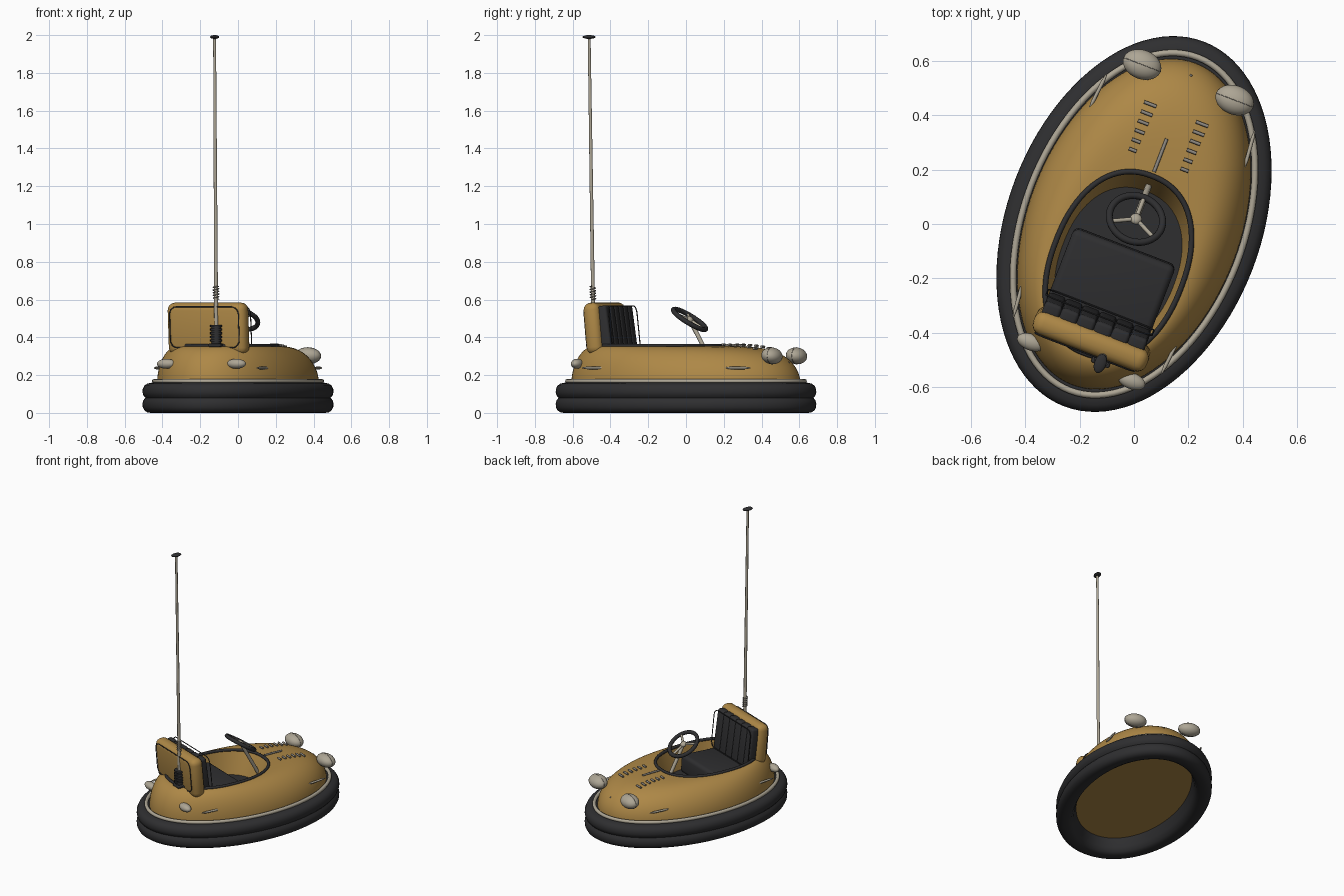
import bpy, bmesh, math
from math import sin, cos, pi, radians
from mathutils import Matrix, Vector
from mathutils.bvhtree import BVHTree

if "Cube" in bpy.data.objects:
    bpy.data.objects.remove(bpy.data.objects["Cube"])

parts = []


def material(name, rgb, rough=0.5):
    m = bpy.data.materials.new(name)
    m.use_nodes = True
    m.diffuse_color = (*rgb, 1)
    node = m.node_tree.nodes["Principled BSDF"]
    node.inputs["Base Color"].default_value = (*rgb, 1)
    node.inputs["Roughness"].default_value = rough
    return m


PAINT = material("ochre paint", (0.42, 0.245, 0.062))
RUBBER = material("black rubber", (0.028, 0.028, 0.03))
SILVER = material("warm silver", (0.42, 0.38, 0.30))
STEEL = material("grey steel", (0.27, 0.25, 0.22))


def finish(ob, name, mat, angle=40):
    ob.name = name
    ob.data.materials.clear()
    ob.data.materials.append(mat)
    bpy.ops.object.select_all(action="DESELECT")
    ob.select_set(True)
    bpy.context.view_layer.objects.active = ob
    bpy.ops.object.shade_smooth_by_angle(angle=radians(angle))
    parts.append(ob)
    return ob


def ellipse(a, b, z, c=0.0, n=2.0, count=96):
    pts = []
    for i in range(count):
        x, y = cos(2 * pi * i / count), sin(2 * pi * i / count)
        k = (abs(x) ** n + abs(y) ** n) ** (-1 / n)
        pts.append(Vector((a * x * k, c + b * y * k, z)))
    return pts


def loft(name, rings, mat, cap=False, angle=40):
    bm = bmesh.new()
    rows = [[bm.verts.new(p) for p in r] for r in rings]
    for lo, hi in zip(rows, rows[1:]):
        for i in range(len(lo)):
            j = (i + 1) % len(lo)
            bm.faces.new((lo[i], lo[j], hi[j], hi[i]))
    if cap:
        bm.faces.new(rows[-1])
    me = bpy.data.meshes.new(name)
    bm.to_mesh(me)
    bm.free()
    ob = bpy.data.objects.new(name, me)
    bpy.context.collection.objects.link(ob)
    return finish(ob, name, mat, angle)


def tube(name, pts, r, mat, cyclic=False, radii=None):
    cu = bpy.data.curves.new(name, "CURVE")
    cu.dimensions = "3D"
    cu.bevel_depth, cu.bevel_resolution, cu.use_fill_caps = r, 2, True
    sp = cu.splines.new("POLY")
    sp.points.add(len(pts) - 1)
    for i, p in enumerate(pts):
        sp.points[i].co = (*p, 1)
        sp.points[i].radius = radii[i] if radii else 1
    sp.use_cyclic_u = cyclic
    ob = bpy.data.objects.new(name, cu)
    bpy.context.collection.objects.link(ob)
    bpy.ops.object.select_all(action="DESELECT")
    ob.select_set(True)
    bpy.context.view_layer.objects.active = ob
    bpy.ops.object.convert(target="MESH")
    return finish(bpy.context.object, name, mat, 50)


def box(name, loc, size, mat, bevel, lean=0.0):
    bpy.ops.mesh.primitive_cube_add(size=1, location=loc, rotation=(lean, 0, 0))
    ob = bpy.context.object
    ob.data.transform(Matrix.Diagonal((*size, 1)))
    mod = ob.modifiers.new("round", "BEVEL")
    mod.width, mod.segments = bevel, 4
    bpy.ops.object.modifier_apply(modifier="round")
    return finish(ob, name, mat)


def ball(name, loc, radii, mat, tilt=0.0):
    bpy.ops.mesh.primitive_uv_sphere_add(segments=28, ring_count=16, location=loc, rotation=(tilt, 0, 0))
    ob = bpy.context.object
    ob.data.transform(Matrix.Diagonal((*radii, 1)))
    return finish(ob, name, mat, 60)


def rounded_loop(w, z0, z1, y, lean, corner=0.04):
    pts, mid, h = [], (z0 + z1) / 2, (z1 - z0) / 2
    for k, (sx, sz) in enumerate(((1, 1), (-1, 1), (-1, -1), (1, -1))):
        for i in range(6):
            t = pi / 2 * (k + i / 5)
            dz = sz * (h - corner) + corner * sin(t)
            pts.append((sx * (w - corner) + corner * cos(t), y - dz * math.tan(lean), mid + dz))
    return pts


# Double rubber bumper and recessed underside
A, B = 0.466, 0.717
profile = [(.13, .1), (.115, .04), (.1, .012), (.08, .002), (.045, 0), (.025, .003), (.009, .014), (.001, .03),
           (0, .05), (.004, .066), (.015, .08), (.004, .093), (0, .108), (.001, .126), (.009, .144), (.025, .155),
           (.05, .16), (.125, .16)]
loft("bumper", [ellipse(A - o, B - o, z) for o, z in profile], RUBBER, angle=60)
loft("underside", [ellipse(A - .1, B - .1, .098), ellipse(A - .13, B - .13, .098)], PAINT, cap=True)
tube("bumper_trim", ellipse(A - .062, B - .062, .168), .012, SILVER, True)

# Domed body that runs up to the cockpit rim and down inside
RIM = dict(c=-.16, n=2.25)
base, rim = ellipse(.39, .633, 0), ellipse(.245, .348, 0, **RIM)
rings = []
for i in range(17):
    s = (i / 16) ** 2
    ring = []
    for p, q in zip(base, rim):
        power = 1.85 + 1.65 * max(0, p.y / .635) ** 2
        v = p.lerp(q, s)
        v.z = .15 + .203 * math.sqrt(1 - (1 - s) ** power)
        ring.append(v)
    rings.append(ring)
rings += [ellipse(.235, .325, .30, **RIM), ellipse(.215, .285, .19, **RIM)]
body = loft("body", rings, PAINT, angle=50)
loft("cockpit_floor", [ellipse(.217, .288, .2, **RIM), ellipse(.2, .26, .2, **RIM)], RUBBER, cap=True)
tube("cockpit_rim", ellipse(.245, .348, .356, **RIM), .010, RUBBER, True)
bm = bmesh.new()
bm.from_mesh(body.data)
surface = BVHTree.FromBMesh(bm)
bm.free()


def on_top(x, y):
    return surface.ray_cast(Vector((x, y, 1)), Vector((0, 0, -1)))[0]


# Lamps, side strips and bonnet vents, mirrored left and right
for side, label in ((1, "right"), (-1, "left")):
    ball(f"headlight_{label}", (side * .182, .557, .302), (.073, .054, .044), SILVER, -.2)
    ring = [(side * .182 + .073 * cos(t * pi / 16), .557, .302 + .0445 * sin(t * pi / 16)) for t in range(32)]
    tube(f"headlight_seam_{label}", ring, .0012, STEEL, True)
    ball(f"rear_lamp_{label}", (side * .198, -.541, .26), (.053, .03, .026), SILVER)
    for end, where in ((1, "front"), (-1, "rear")):
        path = [(side * (.305 - .1 * t), end * (.338 + t), .238) for t in (0, .03, .11, .14)]
        tube(f"side_strip_{where}_{label}", path, .007, SILVER, radii=(.4, 1, 1, .4))
    for i in range(6):
        p = on_top(side * .102, .252 + i * .036) + Vector((0, 0, .009))
        half = Vector((.015 + .0018 * i, 0, 0))
        tube(f"vent_{label}_{i + 1}", (p - half, p + half), .0065, STEEL)

# Bonnet strip and stud
tube("bonnet_strip", [on_top(0, y) + Vector((0, 0, .006)) for y in (.205, .25, .29, .335)], .0065, STEEL)
ball("bonnet_stud", on_top(0, .584), (.005, .005, .005), STEEL)

# Seat: painted shell, ribbed back pad and cushion
LEAN = radians(5)
box("seat_shell", (.006, -.451, .447), (.446, .09, .274), PAINT, .038, LEAN)
tube("shell_piping", rounded_loop(.195, .345, .562, -.497, LEAN), .003, RUBBER, True)
RIBS = 6
for i in range(RIBS):
    box(f"back_pad_rib_{i + 1}", ((i - (RIBS - 1) / 2) * .067, -.389, .43), (.067, .058, .275), RUBBER, .014, radians(8))
tube("pad_piping", rounded_loop(.208, .31, .566, -.348, radians(6)), .003, RUBBER, True)
box("seat_cushion", (0, -.23, .25), (.4, .285, .125), RUBBER, .025, radians(4))

# Steering wheel on its column
HUB, TILT = Vector((0, .02, .495)), radians(-33)
bpy.ops.mesh.primitive_torus_add(major_radius=.1, minor_radius=.013, major_segments=40, minor_segments=10,
                                 location=HUB, rotation=(TILT, 0, 0))
finish(bpy.context.object, "steering_wheel", RUBBER, 60)
turn = Matrix.Rotation(TILT, 3, "X")
for i in range(3):
    t = pi / 2 + i * 2 * pi / 3
    tube(f"wheel_spoke_{i + 1}", (HUB, HUB + turn @ Vector((.095 * cos(t), .095 * sin(t), 0))), .008, SILVER)
ball("wheel_hub", HUB, (.022, .022, .016), SILVER, TILT)
tube("steering_column", (HUB, (0, .155, .25)), .012, SILVER)

# Contact pole with ribbed mount, spring and top disc
X, Y = .068, -.499
box("pole_foot", (X, Y, .358), (.07, .06, .018), RUBBER, .006)
tube("pole_mount", ((X, Y, .35), (X, Y, .465)), .026, RUBBER)
for i in range(5):
    z = .378 + i * .019
    tube(f"mount_rib_{i + 1}", ((X, Y, z), (X, Y, z + .011)), .034, RUBBER)
FOOT, TIP = Vector((X, Y, .46)), Vector((X, -.523, 1.985))
tube("pole", (FOOT, TIP), .010, SILVER, radii=(1.1, .8))
coil = []
for i in range(61):
    p, t = FOOT.lerp(TIP, .092 + .046 * i / 60), i * 2 * pi / 12
    coil.append(p + Vector((.015 * cos(t), .015 * sin(t), 0)))
tube("pole_spring", coil, .003, STEEL)
ball("pole_disc", (X, -.523, 1.99), (.022, .036, .01), RUBBER)

# Turn the whole car on the spot
SPIN = Matrix.Rotation(radians(-21), 4, "Z")
for ob in parts:
    ob.matrix_basis = SPIN @ ob.matrix_basis
